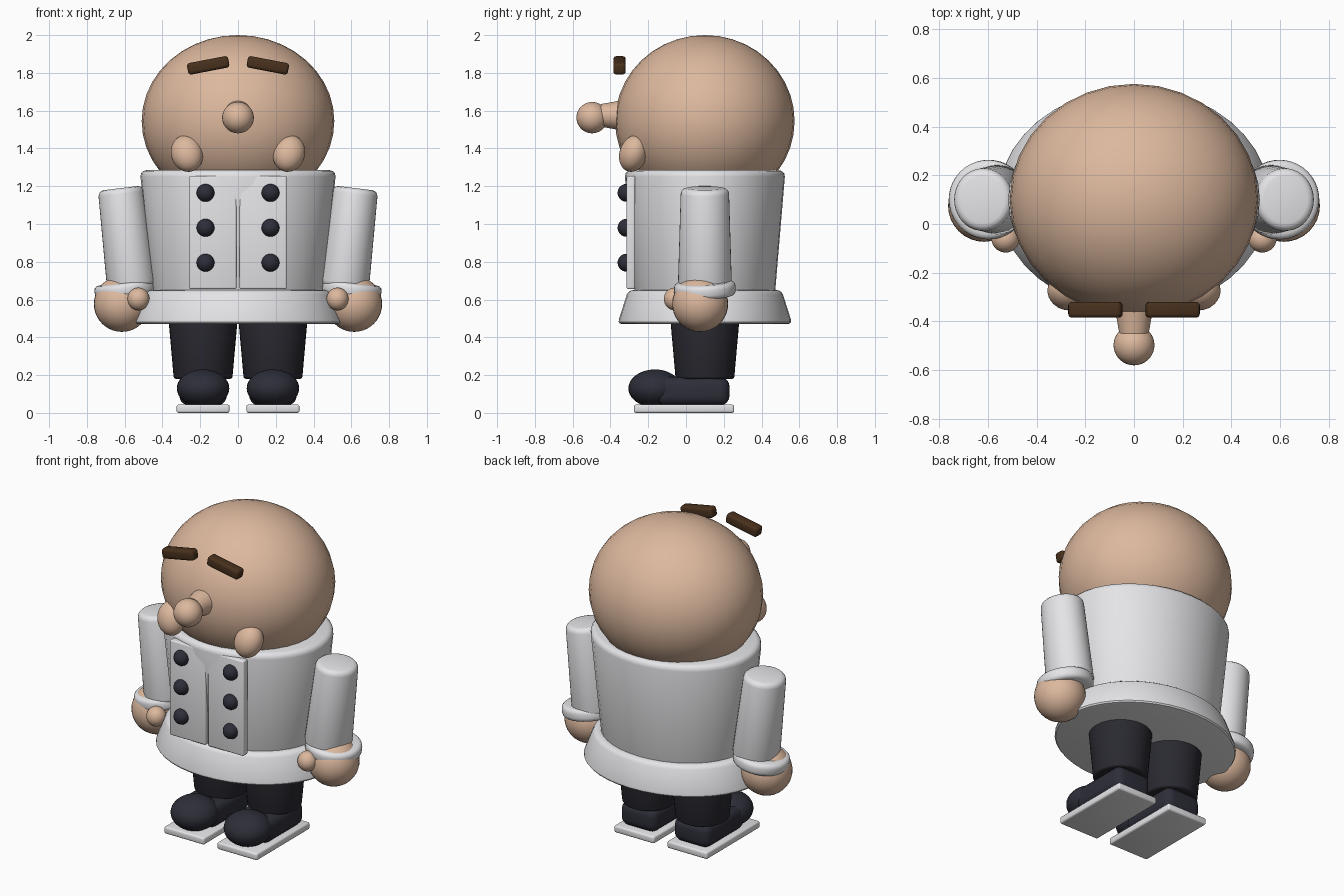
import bpy
import math
from mathutils import Vector

cube = bpy.data.objects.get("Cube")
if cube:
    bpy.data.objects.remove(cube, do_unlink=True)


def material(name, color):
    m = bpy.data.materials.new(name)
    m.use_nodes = True
    m.diffuse_color = (*color, 1)
    bsdf = m.node_tree.nodes["Principled BSDF"]
    bsdf.inputs["Base Color"].default_value = (*color, 1)
    bsdf.inputs["Roughness"].default_value = 0.6
    return m


SKIN = material("skin", (0.72, 0.48, 0.34))
WHITE = material("white cloth", (0.78, 0.78, 0.8))
TROUSER = material("trouser navy", (0.022, 0.022, 0.03))
SHOE = material("shoe navy", (0.026, 0.027, 0.04))
BROWN = material("brow brown", (0.065, 0.03, 0.012))


def finish(name, mat, scale, bevel=0.0, segments=3):
    """Name, colour, round and smooth the active primitive."""
    ob = bpy.context.object
    ob.name = name
    ob.scale = scale
    bpy.ops.object.transform_apply(location=False, rotation=False, scale=True)
    ob.data.materials.append(mat)
    if bevel:
        mod = ob.modifiers.new("rounded edges", "BEVEL")
        mod.width = bevel
        mod.segments = segments
        mod.limit_method = "ANGLE"
        mod.angle_limit = math.radians(40)
        bpy.ops.object.modifier_apply(modifier=mod.name)
    bpy.ops.object.shade_smooth_by_angle(angle=math.radians(35))
    return ob


def ball(name, mat, loc, radii, rot=(0, 0, 0)):
    bpy.ops.mesh.primitive_uv_sphere_add(segments=32, ring_count=20, radius=1,
                                         location=loc, rotation=rot)
    return finish(name, mat, radii)


def cone(name, mat, loc, r_low, r_high, height, rot=(0, 0, 0), depth=1.0, bevel=0.0):
    """Tapered round part; depth squashes it front to back."""
    bpy.ops.mesh.primitive_cone_add(vertices=40, radius1=r_low, radius2=r_high,
                                    depth=height, location=loc, rotation=rot)
    return finish(name, mat, (1, depth, 1), bevel)


def block(name, mat, loc, size, rot=(0, 0, 0), bevel=0.0, segments=3):
    bpy.ops.mesh.primitive_cube_add(size=1, location=loc, rotation=rot)
    return finish(name, mat, size, bevel, segments)


# Head and nose
ball("head", SKIN, (0, 0.1, 1.545), (0.51, 0.475, 0.455))
cone("nose_bridge", SKIN, (0, -0.38, 1.575), 0.085, 0.06, 0.14,
     rot=(math.pi / 2, 0, 0))
ball("nose_tip", SKIN, (0, -0.497, 1.563), (0.084, 0.083, 0.083))

# Jacket body and flared hem
cone("jacket_body", WHITE, (0, 0.1, 0.945), 0.45, 0.52, 0.68, depth=0.82, bevel=0.035)
cone("jacket_hem", WHITE, (0, 0.1, 0.56), 0.565, 0.495, 0.18, depth=0.82, bevel=0.025)

for side, s in (("left", 1), ("right", -1)):
    # Brow and cheek
    block(side + "_brow", BROWN, (s * 0.158, -0.352, 1.84), (0.222, 0.065, 0.062),
          rot=(0, s * 0.19, 0), bevel=0.016)
    ball(side + "_cheek", SKIN, (s * 0.27, -0.278, 1.373), (0.084, 0.074, 0.1),
         rot=(-0.3, s * 0.3, 0))

    # Jacket front panel with its buttons
    block(side + "_panel", WHITE, (s * 0.133, -0.292, 0.955), (0.25, 0.046, 0.6),
          bevel=0.01)
    for i in range(3):
        ball(f"{side}_button_{i + 1}", SHOE, (s * 0.172, -0.316, 1.165 - i * 0.185),
             (0.047, 0.046, 0.047))

    # Sleeve, cuff, hand and thumb
    lean = (0, s * 0.12, 0)
    top, wrist = Vector((s * 0.62, 0.1, 1.19)), Vector((s * 0.56, 0.1, 0.66))
    cone(side + "_sleeve", WHITE, (top + wrist) / 2, 0.135, 0.12,
         (top - wrist).length, rot=lean, depth=1.06, bevel=0.03)
    cone(side + "_cuff", WHITE, (s * 0.597, 0.1, 0.655), 0.163, 0.163, 0.075,
         rot=(0.04, s * 0.14, 0), bevel=0.025)
    ball(side + "_hand", SKIN, (s * 0.615, 0.075, 0.577), (0.148, 0.148, 0.148))
    ball(side + "_thumb", SKIN, (s * 0.527, -0.06, 0.603), (0.058, 0.057, 0.06))

    # Trouser leg, shoe and sole
    x = s * 0.185
    cone(side + "_leg", TROUSER, (x, 0.1, 0.355), 0.155, 0.186, 0.35, bevel=0.012)
    block(side + "_shoe", SHOE, (x, 0.035, 0.115), (0.25, 0.39, 0.15),
          bevel=0.05, segments=5)
    ball(side + "_toe", SHOE, (x, -0.165, 0.13), (0.139, 0.14, 0.1))
    block(side + "_sole", WHITE, (x, -0.01, 0.025), (0.28, 0.53, 0.044), bevel=0.011)

# Rest the soles on the ground
for ob in bpy.context.scene.objects:
    if ob.name.endswith("_sole"):
        ob.location.z = 0.022
